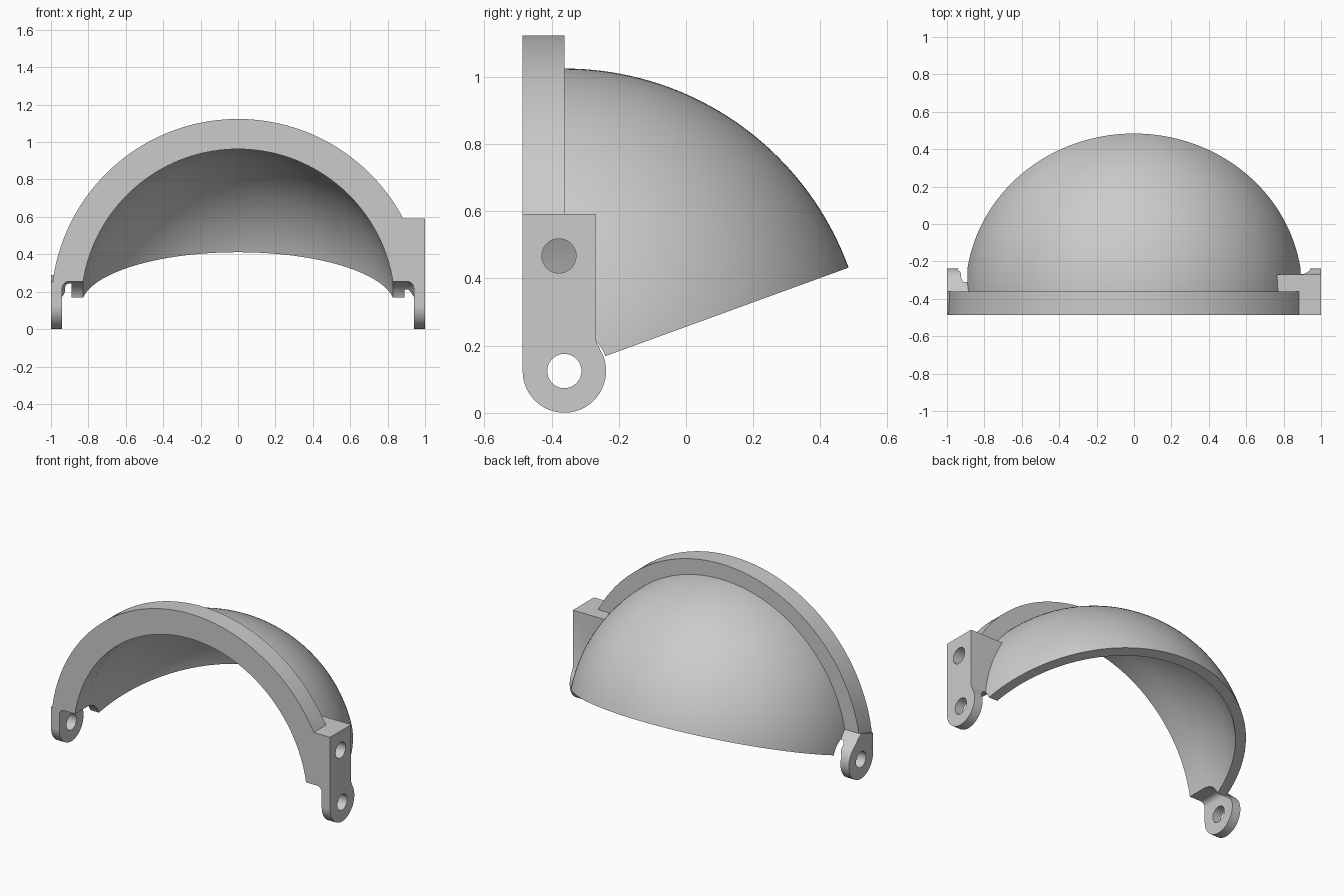
import bpy, bmesh
from math import sin, cos, radians
from mathutils import Vector, Matrix

cube = bpy.data.objects.get("Cube")
if cube:
    bpy.data.objects.remove(cube)

PY, PZ = -0.362, 0.1245           # hinge axis, parallel to x
PIVOT = Vector((0, PY, PZ))
TAB_R, CLEAR_R, FILLET = 0.124, 0.13, 0.035
IN_R, OUT_R, RIM_R = 0.838, 0.9, 0.999
FRONT = PY - TAB_R


def arc(r, a, b, n, cy=PY, cz=PZ):
    angles = [radians(a + (b - a) * i / n) for i in range(n + 1)]
    return [(cy + r * cos(t), cz + r * sin(t)) for t in angles]


def loft(name, rings):
    """Closed solid through a row of matching outlines, capped at both ends."""
    bm = bmesh.new()
    rows = [[bm.verts.new(p) for p in ring] for ring in rings]
    for a, b in zip(rows, rows[1:]):
        for i in range(len(a)):
            j = (i + 1) % len(a)
            bm.faces.new((a[i], a[j], b[j], b[i]))
    bm.faces.new(rows[0])
    bm.faces.new(rows[-1])
    bmesh.ops.triangulate(bm, faces=bm.faces)
    bmesh.ops.recalc_face_normals(bm, faces=bm.faces)
    mesh = bpy.data.meshes.new(name)
    bm.to_mesh(mesh)
    bm.free()
    ob = bpy.data.objects.new(name, mesh)
    bpy.context.collection.objects.link(ob)
    return ob


def prism(name, profile, x0, x1):
    """Extrude a (y, z) outline along x."""
    return loft(name, [[(x, y, z) for y, z in profile] for x in (x0, x1)])


def sweep(name, offsets, axis, start, end, steps):
    """Turn an outline, given relative to the hinge centre, about an axis."""
    turns = [Matrix.Rotation(radians(start + (end - start) * i / steps), 3, axis)
             for i in range(steps + 1)]
    return loft(name, [[PIVOT + m @ Vector(p) for p in offsets] for m in turns])


def cut(target, cutter):
    mod = target.modifiers.new("Cut", 'BOOLEAN')
    mod.operation, mod.solver, mod.object = 'DIFFERENCE', 'EXACT', cutter
    bpy.context.view_layer.objects.active = target
    bpy.ops.object.modifier_apply(modifier=mod.name)


# Spherical shell, from the sloping lower edge to just inside the rim
section = arc(OUT_R, 5, 175, 80, 0, 0) + arc(IN_R, 175, 5, 80, 0, 0)
shell = sweep("shell", [(x, y, 0) for x, y in section], 'X', 20, 91.5, 40)

# Front rim, half a flat ring
section = [(IN_R, -TAB_R, 0), (RIM_R, -TAB_R, 0), (RIM_R, 0.001, 0), (IN_R, 0.001, 0)]
rim = sweep("rim", section, 'Y', 0, -180, 97)

# Left mounting block and hinge tab in one outline
profile = [(FRONT, 0.592), (-0.27, 0.592), (-0.27, 0.22)] + arc(TAB_R, 30, -180, 42)
block = prism("mounting_block", profile, 0.7, 1)

# Right hinge tab with its short curved neck
neck = [(FRONT, 0.25), (PY, 0.29), (-0.335, 0.268), (-0.312, 0.245)]
tab = prism("right_tab", neck + arc(TAB_R, 50, -180, 46), -1, -0.865)

# Hollow that trims the block to end inside the rim and shell walls
stations = [(0.86, -0.7)] + [(r, PY + y) for r, y in arc(0.86, 0, 80, 30, 0, 0)]
rings = [[(x, y, z) for x, z in arc(r, 1, 357, 89, 0)] for r, y in stations]
hollow = loft("hollow", rings)


# Clearance around the tabs, filleted where the tabs meet the rim
def slot(x, d):
    ring = [(x, -0.6, PZ - CLEAR_R), (x, -0.6, PZ + CLEAR_R - d)]
    for i in range(46):
        a = 90 - 4 * i
        r = CLEAR_R - d * max(0, min(1, (a - 20) / 20))
        ring.append((x, PY + r * cos(radians(a)), PZ + r * sin(radians(a))))
    return ring


bends = [radians(15 * i) for i in range(7)]
half = [(0.94 - FILLET * (1 - sin(t)), FILLET * (1 - cos(t))) for t in bends]
clearance = loft("clearance", [slot(-x, d) for x, d in reversed(half)]
                 + [slot(x, d) for x, d in half])

# Hinge holes and the hole through the block
hinge_hole = prism("hinge_hole", arc(0.051, 0, 350, 35), -1.2, 1.2)
block_hole = prism("block_hole", arc(0.051, 0, 350, 35, -0.378, 0.467), 0.6, 1.2)

cut(block, hollow)
for part in (shell, rim, block, tab):
    cut(part, clearance)
for part in (rim, block, tab):
    cut(part, hinge_hole)
for part in (shell, rim, block):
    cut(part, block_hole)
for helper in (hollow, clearance, hinge_hole, block_hole):
    bpy.data.objects.remove(helper)

# Plain grey finish
grey = bpy.data.materials.new("plain grey")
grey.use_nodes = True
colour = (0.6, 0.6, 0.6, 1)
grey.diffuse_color = colour
grey.node_tree.nodes["Principled BSDF"].inputs["Base Color"].default_value = colour
bpy.ops.object.select_all(action='DESELECT')
for part in (shell, rim, block, tab):
    part.data.materials.clear()
    part.data.materials.append(grey)
    for p in part.data.polygons:
        p.material_index = 0
    part.select_set(True)
bpy.ops.object.shade_smooth_by_angle(angle=radians(30))
